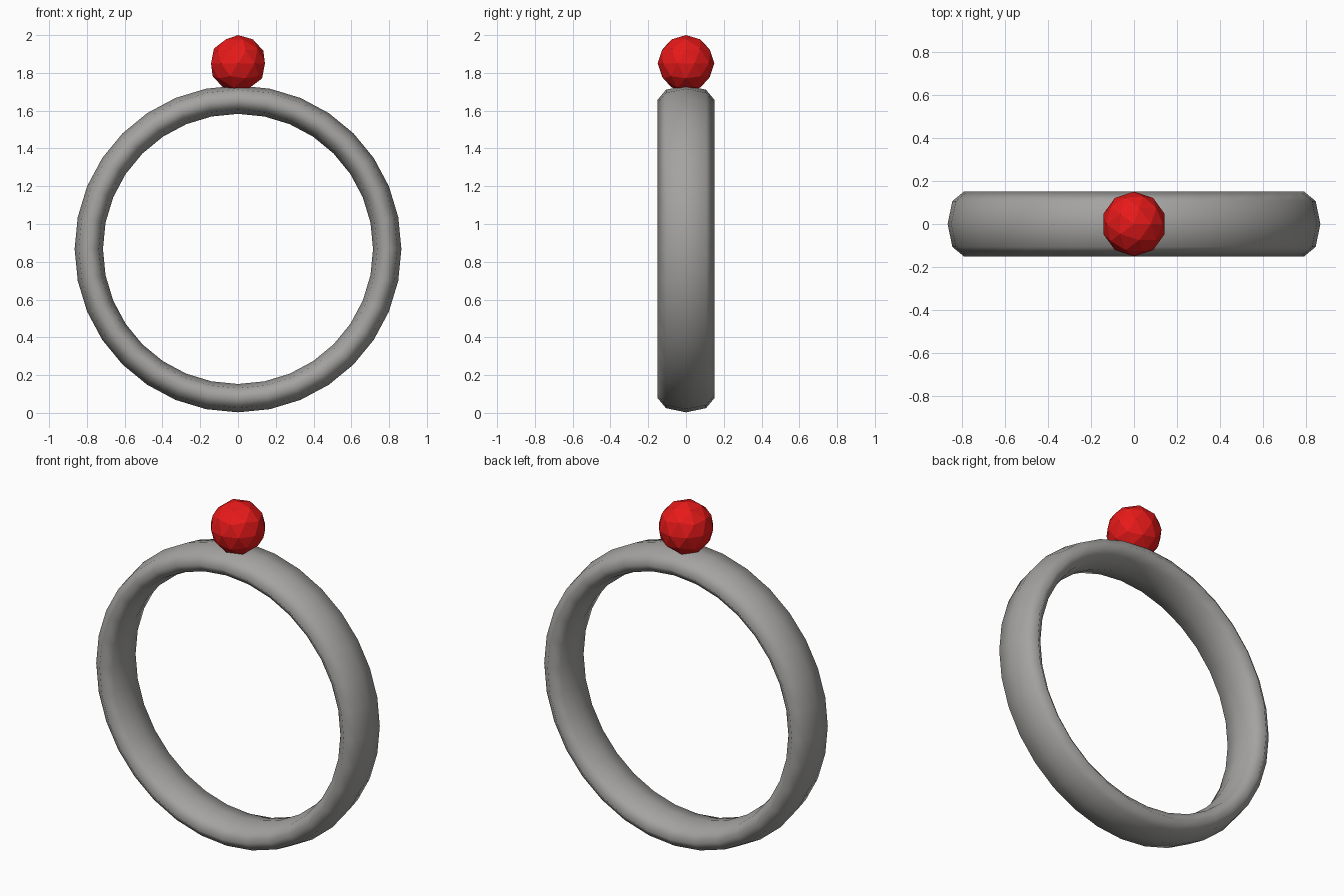
import bpy, math

if "Cube" in bpy.data.objects:
    bpy.data.objects.remove(bpy.data.objects["Cube"])


def flat_material(name, color):
    m = bpy.data.materials.new(name)
    m.diffuse_color = (*color, 1)
    m.use_nodes = True
    m.node_tree.nodes["Principled BSDF"].inputs["Base Color"].default_value = m.diffuse_color
    return m


grey = flat_material("metal_grey", (0.37, 0.365, 0.355))
red = flat_material("gem_red", (0.8, 0.01, 0.01))

# Band: upright torus, widened along y
bpy.ops.mesh.primitive_torus_add(major_segments=32, minor_segments=8,
                                 major_radius=0.79, minor_radius=0.075,
                                 location=(0, 0, 0.868),
                                 rotation=(math.pi / 2, 0, 0))
band = bpy.context.object
band.name = "band"
band.scale = (1, 1, 2)
bpy.ops.object.transform_apply(location=False, rotation=True, scale=True)
bpy.ops.object.shade_smooth()
band.data.materials.append(grey)

# Gem: faceted ball resting on top
bpy.ops.mesh.primitive_ico_sphere_add(subdivisions=2, radius=0.15,
                                      location=(0, 0, 1.85))
gem = bpy.context.object
gem.name = "gem"
bpy.ops.object.shade_flat()
gem.data.materials.append(red)
